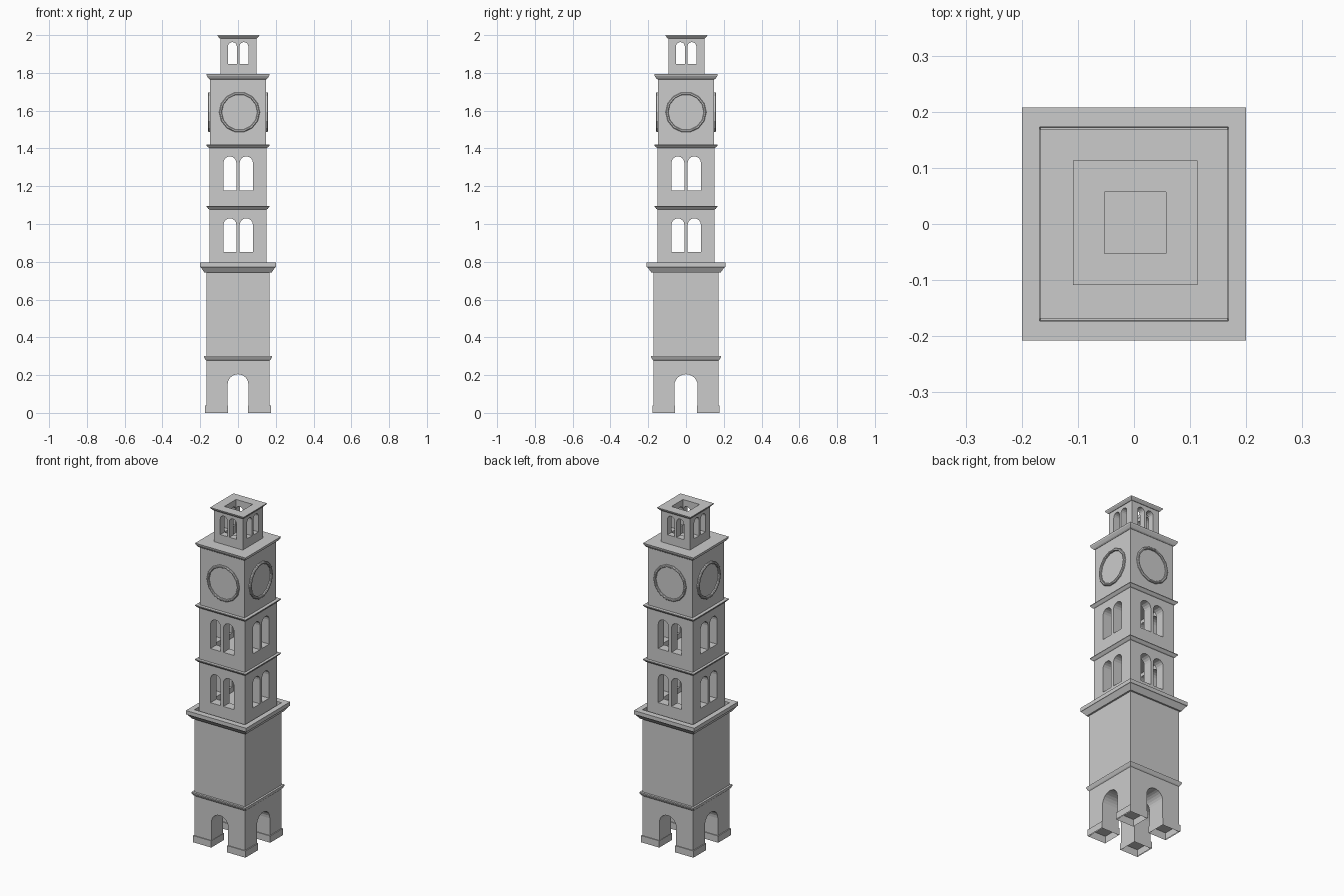
import bpy, bmesh, math

if "Cube" in bpy.data.objects:
    bpy.data.objects.remove(bpy.data.objects["Cube"])

def finish(name, bm):
    bmesh.ops.recalc_face_normals(bm, faces=bm.faces)
    me = bpy.data.meshes.new(name)
    bm.to_mesh(me)
    bm.free()
    ob = bpy.data.objects.new(name, me)
    bpy.context.collection.objects.link(ob)
    return ob

def loft(name, rows, cx=0, cy=0, ring=False):
    """Stack of rectangles (half x, half y, z); ring=True closes last row to first."""
    bm = bmesh.new()
    loops = [[bm.verts.new((cx + sx * hx, cy + sy * hy, z))
              for sx, sy in ((-1, -1), (1, -1), (1, 1), (-1, 1))] for hx, hy, z in rows]
    pairs = list(zip(loops, loops[1:])) + ([(loops[-1], loops[0])] if ring else [])
    for a, b in pairs:
        for i in range(4):
            j = (i + 1) % 4
            bm.faces.new((a[i], a[j], b[j], b[i]))
    if not ring:
        bm.faces.new(loops[0])
        bm.faces.new(loops[-1])
    return finish(name, bm)

def box(name, hx, hy, z0, z1, cx=0, cy=0):
    return loft(name, [(hx, hy, z0), (hx, hy, z1)], cx, cy)

def arch_cutter(spans, z0, z1, axis, seg=8):
    """Round-headed prisms running right through the tower along x or y."""
    bm = bmesh.new()
    for a, b in spans:
        c, r = (a + b) / 2, (b - a) / 2
        pts = [(a, z0)] + [(c - r * math.cos(math.pi * i / seg),
                            z1 - r + r * math.sin(math.pi * i / seg))
                           for i in range(seg + 1)] + [(b, z0)]
        ends = [[bm.verts.new((u, d, z) if axis == 'y' else (d, u, z)) for u, z in pts]
                for d in (-0.5, 0.5)]
        bm.faces.new(ends[0])
        bm.faces.new(ends[1])
        for i in range(len(pts)):
            j = (i + 1) % len(pts)
            bm.faces.new((ends[0][i], ends[0][j], ends[1][j], ends[1][i]))
    return finish("cutter", bm)

def cut(ob, cutters):
    for c in cutters:
        m = ob.modifiers.new("cut", 'BOOLEAN')
        m.operation, m.solver, m.object = 'DIFFERENCE', 'EXACT', c
        bpy.context.view_layer.update()
        dg = bpy.context.evaluated_depsgraph_get()
        me = bpy.data.meshes.new_from_object(ob.evaluated_get(dg))
        ob.modifiers.clear()
        ob.data = me
        bpy.data.objects.remove(c)

def open_bottom(ob):
    bm = bmesh.new()
    bm.from_mesh(ob.data)
    bmesh.ops.delete(bm, geom=[f for f in bm.faces if all(abs(v.co.z) < 1e-4 for v in f.verts)],
                     context='FACES')
    bm.to_mesh(ob.data)
    bm.free()

# Arched base with a passage both ways
base = box("arched_base", 0.168, 0.173, 0, 0.29)
cut(base, [arch_cutter([(-0.055, 0.055)], -0.1, 0.205, 'y', 12),
           arch_cutter([(-0.062, 0.062)], -0.1, 0.205, 'x', 12)])
open_bottom(base)

# Plinths around the four legs
for sx in (-1, 1):
    for sy in (-1, 1):
        open_bottom(box("leg_plinth", 0.0605, 0.0605, 0, 0.04, sx * 0.1135, sy * 0.1175))

# Lower moulding, plain shaft and large cornice with a sunken top
loft("base_moulding", [(0.168, 0.173, 0.278), (0.173, 0.178, 0.283),
                       (0.18, 0.186, 0.297), (0.18, 0.186, 0.302)])
box("plain_shaft", 0.168, 0.173, 0.30, 0.775)
loft("large_cornice", [(0.165, 0.17, 0.743), (0.178, 0.183, 0.743), (0.196, 0.203, 0.77),
                       (0.2, 0.208, 0.772), (0.2, 0.208, 0.795), (0.168, 0.173, 0.795)], ring=True)

# Two window storeys, each a hollow room with paired arched windows
pair = [(-0.077, -0.009), (0.009, 0.079)]
for z0, z1, w0, w1 in ((0.77, 1.085, 0.853, 1.03), (1.09, 1.41, 1.178, 1.358)):
    st = box("window_storey", 0.152, 0.151, z0, z1)
    cut(st, [box("cutter", 0.095, 0.095, w0 - 0.03, w1 + 0.02),
             arch_cutter(pair, w0, w1, 'y'), arch_cutter(pair, w0, w1, 'x')])
    loft("storey_moulding", [(0.152, 0.151, z1 - 0.008), (0.157, 0.157, z1 - 0.005),
                             (0.168, 0.168, z1 + 0.007), (0.168, 0.168, z1 + 0.011)])

# Clock storey and its cornice
box("clock_storey", 0.148, 0.149, 1.415, 1.775)
loft("clock_cornice", [(0.149, 0.15, 1.765), (0.156, 0.157, 1.77),
                       (0.165, 0.166, 1.784), (0.167, 0.168, 1.793)])

# Raised clock rims on all four sides
SEG = 14
for k in range(4):
    bm = bmesh.new()
    prof = [(0.108, 0.14), (0.108, 0.155), (0.104, 0.159), (0.097, 0.159), (0.094, 0.155), (0.094, 0.14)]
    off = 0.008 if k == 0 else 0
    ca, sa = math.cos(k * math.pi / 2), math.sin(k * math.pi / 2)
    rings = []
    for i in range(SEG):
        t = 2 * math.pi * (i + 0.5) / SEG
        row = []
        for r, d in prof:
            x, y, z = off + r * math.sin(t), -d, 1.592 + r * math.cos(t)
            row.append(bm.verts.new((x * ca - y * sa, x * sa + y * ca, z)))
        rings.append(row)
    for i in range(SEG):
        a, b = rings[i], rings[(i + 1) % SEG]
        for j in range(len(prof)):
            n = (j + 1) % len(prof)
            bm.faces.new((a[j], a[n], b[n], b[j]))
    finish("clock_rim", bm)

# Open-topped belfry with paired windows, and its cap ring
belfry = box("belfry", 0.095, 0.095, 1.785, 1.99, 0.002, 0.002)
small = [(-0.053, -0.006), (0.008, 0.055)]
cut(belfry, [box("cutter", 0.056, 0.056, 1.80, 2.1, 0.002, 0.002),
             arch_cutter(small, 1.846, 1.963, 'y'), arch_cutter(small, 1.846, 1.963, 'x')])
loft("belfry_cap", [(0.055, 0.055, 1.982), (0.098, 0.098, 1.982), (0.109, 0.109, 1.994),
                    (0.111, 0.111, 2.0), (0.055, 0.055, 2.0)], 0.002, 0.002, ring=True)
